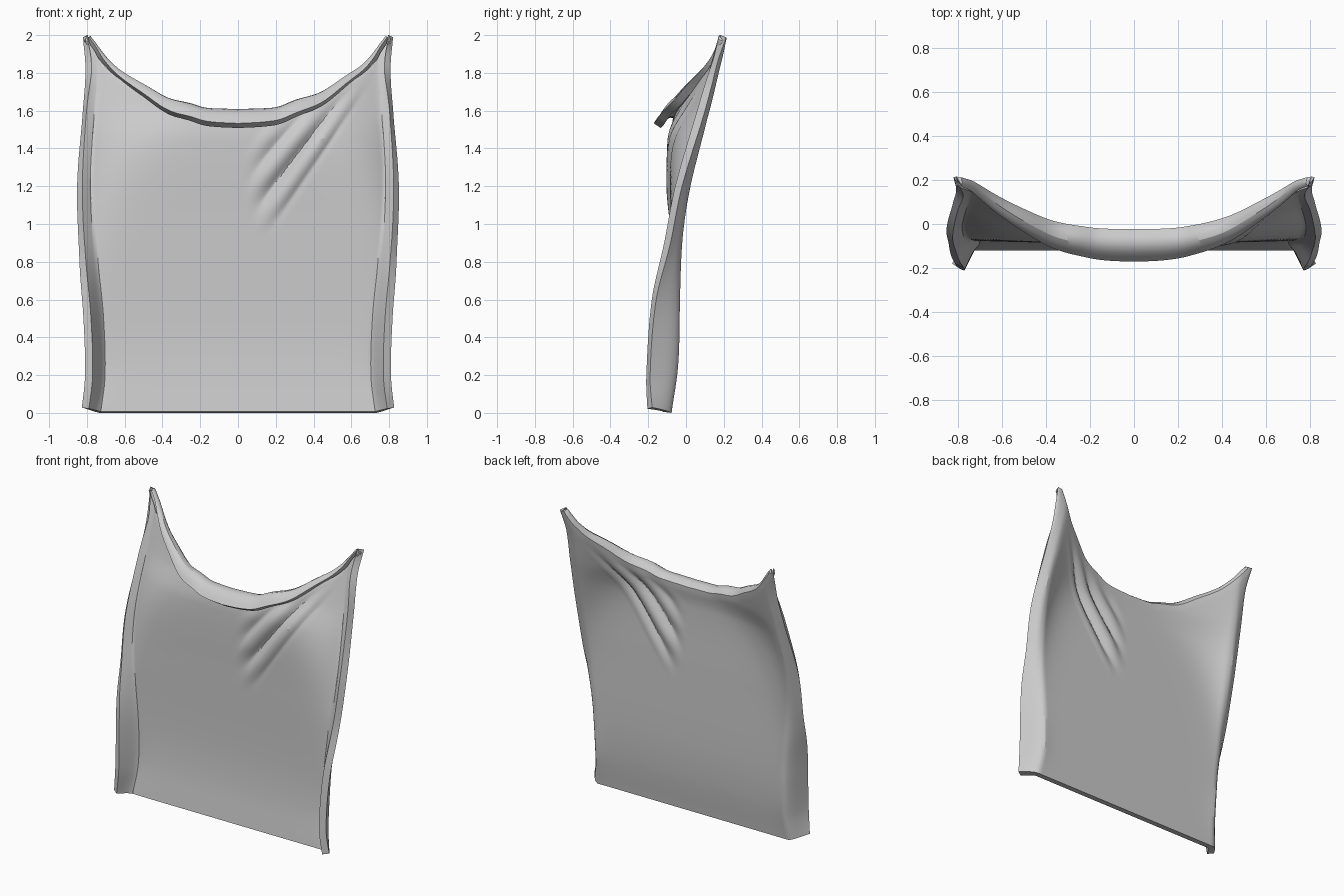
import bpy
import bmesh
from math import sin, cos, pi

cube = bpy.data.objects.get("Cube")
if cube:
    bpy.data.objects.remove(cube)


def curve(points, t):
    """Smooth Hermite interpolation through (position, value) points."""
    t = min(max(t, points[0][0]), points[-1][0])
    last = len(points) - 1

    def slope(i):
        a, b = points[max(i - 1, 0)], points[min(i + 1, last)]
        return (b[1] - a[1]) / (b[0] - a[0])

    i = next(k for k in range(last) if t <= points[k + 1][0])
    (x0, y0), (x1, y1) = points[i], points[i + 1]
    h = x1 - x0
    s = (t - x0) / h
    return (y0 * (1 + 2 * s) * (1 - s) ** 2 + slope(i) * h * s * (1 - s) ** 2
            + y1 * s * s * (3 - 2 * s) - slope(i + 1) * h * s * s * (1 - s))


def smooth(a, b, t):
    t = min(max((t - a) / (b - a), 0), 1)
    return t * t * (3 - 2 * t)


# Profiles: side hems by height, rim by distance from the middle
HEM_FRONT = [(0, -0.19), (0.2, -0.2), (0.6, -0.17), (0.9, -0.1),
             (1.2, -0.04), (1.6, 0.078), (1.8, 0.135), (2, 0.195)]
HEM_BACK = [(0, -0.1), (0.25, -0.06), (0.6, -0.052), (0.9, -0.035),
            (1.2, 0.015), (1.6, 0.108), (1.8, 0.152), (2, 0.2)]
HEM_X = [(0, 0.812), (0.2, 0.79), (0.5, 0.798), (0.8, 0.822),
         (1.2, 0.838), (1.6, 0.812), (1.85, 0.79), (2, 0.808)]
PANEL_Y = [(0, -0.1), (0.25, -0.07), (0.5, -0.058), (1, -0.06),
           (1.45, -0.062), (1.6, -0.04)]
RIM_Z = [(0, 1.575), (0.2, 1.588), (0.4, 1.65), (0.6, 1.765),
         (0.72, 1.865), (0.8, 2)]
SPREAD = [(0, 14), (0.9, 10), (1.3, 6), (1.6, 2.4), (1.8, 1.4), (2, 1)]
HEM_START = 0.86


def folds(x, z):
    """Diagonal drapes fanning down from the left top corner."""
    dx, dz = x - 0.76, z - 1.9
    along = (-0.577 * dx - 0.816 * dz) / 1.15
    across = 0.577 * dz - 0.816 * dx
    fan = across / (0.075 + 0.08 * max(along, 0))
    window = smooth(-0.6, 0, fan) * (1 - smooth(0.4, 3.2, fan))
    fade = smooth(0.05, 0.5, along) * (1 - smooth(0.75, 1.03, along))
    return -0.018 * cos(2 * pi * fan) * window * fade * smooth(0.02, 0.17, x)


def sheet_point(u, v, roll):
    side = 1 if u >= 0 else -1
    a = abs(u)
    hem = max(0, (a - HEM_START) / (1 - HEM_START))
    flat = min(a / HEM_START, 1)
    turn = sin(hem * pi / 2)

    # Height of this column, with a rippled rim
    x_nominal = 0.72 * flat + 0.08 * turn
    middle = max(0, 1 - (x_nominal / 0.8) ** 2)
    ripple = 0.007 * sin(24 * u * 0.8 + 0.6) * smooth(0.15, 0.35, a) * middle
    bottom = 0.008 + 0.022 * hem
    z = bottom + v * (curve(RIM_Z, x_nominal) + ripple - bottom)

    # Section across the cloth: hems turn forward, then flare outward
    edge_x, back = curve(HEM_X, z), curve(HEM_BACK, z)
    flare = 0.032 * (1 - smooth(1.5, 1.9, z))
    x = (edge_x - 0.08) * flat + (0.08 - flare) * turn + flare * hem ** 3
    panel = curve(PANEL_Y, z)
    spread = min(x / (edge_x - 0.05), 1)
    y = panel + (back - panel) * spread ** curve(SPREAD, z)
    y += (curve(HEM_FRONT, z) - back) * hem ** 1.4
    y += folds(side * x, z) * (1 - smooth(0.92, 1, v))

    # Rim rolled towards the front
    y -= 0.108 * middle ** 1.2 * roll
    lift = 0.024 + 0.01 * smooth(0.2, 0.4, a)
    z += middle * (lift * sin(pi * roll) - 0.05 * middle * roll ** 2)
    return side * x, y, z


# Columns are denser in the hems; the last rows form the rolled rim
half = [HEM_START * i / 52 for i in range(53)]
half += [HEM_START + (1 - HEM_START) * i / 10 for i in range(1, 11)]
columns = [-u for u in reversed(half[1:])] + half
rows = [(i / 80, 0) for i in range(81)] + [(1, i / 6) for i in range(1, 7)]

bm = bmesh.new()
grid = [[bm.verts.new(sheet_point(u, v, r)) for u in columns] for v, r in rows]
for low, high in zip(grid, grid[1:]):
    for i in range(len(columns) - 1):
        bm.faces.new((low[i], low[i + 1], high[i + 1], high[i]))
# The rolled rim narrows to a single point at each corner
bmesh.ops.remove_doubles(bm, verts=bm.verts[:], dist=0.0005)
mesh = bpy.data.meshes.new("hanging_cloth")
bm.to_mesh(mesh)
bm.free()

cloth = bpy.data.objects.new("hanging_cloth", mesh)
bpy.context.collection.objects.link(cloth)
thickness = cloth.modifiers.new("thickness", 'SOLIDIFY')
thickness.thickness = 0.045
thickness.offset = 0

bpy.context.view_layer.objects.active = cloth
cloth.select_set(True)
bpy.ops.object.modifier_apply(modifier="thickness")
bpy.ops.object.shade_smooth_by_angle(angle=pi / 6)

# Stand on the floor
base = min(p.co.z for p in mesh.vertices)
for p in mesh.vertices:
    p.co.z -= base
